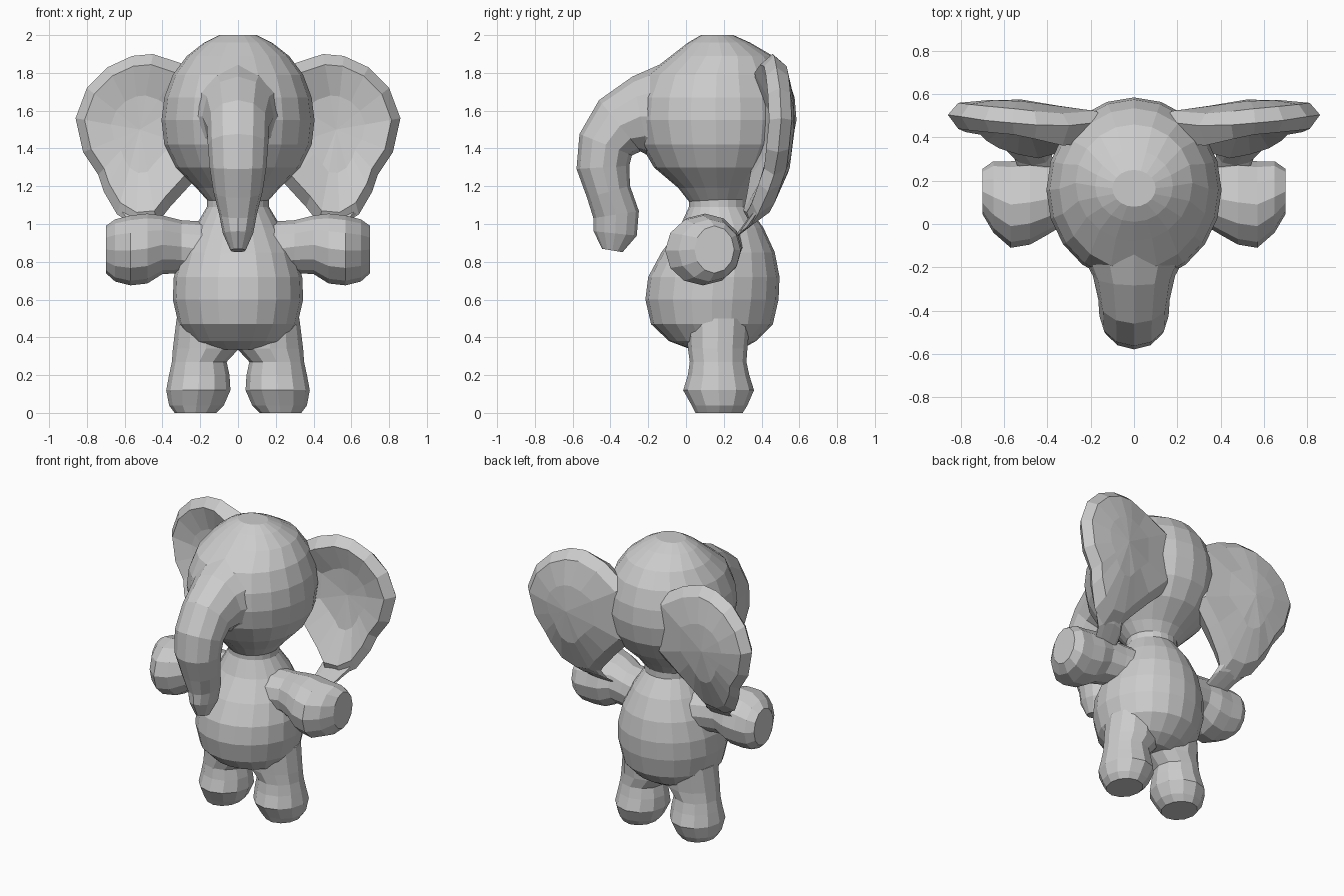
import bpy, bmesh
from math import cos, sin, tau
from mathutils import Vector

if "Cube" in bpy.data.objects:
    bpy.data.objects.remove(bpy.data.objects["Cube"])


def finish(name, bm, mirror=False):
    bmesh.ops.recalc_face_normals(bm, faces=bm.faces)
    mesh = bpy.data.meshes.new(name)
    bm.to_mesh(mesh)
    bm.free()
    ob = bpy.data.objects.new(name, mesh)
    bpy.context.collection.objects.link(ob)
    if mirror:
        ob.modifiers.new("Mirror", 'MIRROR').use_mirror_merge = False
    return ob


def loft(name, rings, sides, mirror=False):
    """Skin elliptical rings, each (centre, half-axis u, half-axis v)."""
    bm = bmesh.new()
    loops = [[bm.verts.new(Vector(c) + Vector(u) * cos(tau * i / sides)
                           + Vector(v) * sin(tau * i / sides))
              for i in range(sides)] for c, u, v in rings]
    for a, b in zip(loops, loops[1:]):
        for i in range(sides):
            j = (i + 1) % sides
            bm.faces.new((a[i], a[j], b[j], b[i]))
    bm.faces.new(loops[0])
    bm.faces.new(loops[-1])
    return finish(name, bm, mirror)


def upright(rows):
    """Horizontal rings from (z, x centre, x radius, y front, y back)."""
    return [((x, (y0 + y1) / 2, z), (rx, 0, 0), (0, (y1 - y0) / 2, 0))
            for z, x, rx, y0, y1 in rows]


# Head
loft("head", upright([
    (1.10, 0, .14, .03, .31), (1.19, 0, .22, -.04, .37), (1.30, 0, .33, -.17, .49),
    (1.42, 0, .39, -.24, .56), (1.55, 0, .405, -.27, .585), (1.67, 0, .39, -.26, .575),
    (1.79, 0, .345, -.21, .535), (1.89, 0, .27, -.08, .46), (1.96, 0, .18, .01, .34),
    (2.00, 0, .10, .08, .25)]), 20)

# Body with neck
loft("body", upright([
    (.335, 0, .18, .03, .29), (.38, 0, .25, -.09, .37), (.47, 0, .315, -.185, .46),
    (.60, 0, .345, -.215, .49), (.72, 0, .34, -.20, .495), (.85, 0, .30, -.13, .47),
    (.98, 0, .23, -.035, .41), (1.09, 0, .165, .015, .33), (1.20, 0, .165, .015, .33)]), 20)

# Trunk: (y, z, x radius, thickness radius) along a drooping path
path = [(.10, 1.55, .32, .38), (-.11, 1.57, .26, .295), (-.24, 1.57, .19, .215),
        (-.35, 1.52, .165, .175), (-.425, 1.42, .16, .15), (-.44, 1.30, .15, .14),
        (-.41, 1.17, .13, .118), (-.37, 1.05, .10, .122), (-.375, .95, .08, .115),
        (-.39, .86, .04, .055)]
trunk = []
for k, (y, z, rx, rn) in enumerate(path):
    p, q = path[max(k - 1, 0)], path[min(k + 1, len(path) - 1)]
    t = Vector((0, q[0] - p[0], q[1] - p[1])).normalized()
    trunk.append(((0, y, z), (rx, 0, 0), Vector((0, -t.z, t.y)) * rn))
loft("trunk", trunk, 12)

# Legs, meeting at the crotch
loft("leg", upright([
    (0, .225, .11, .05, .30), (.04, .22, .145, .03, .325), (.12, .21, .17, -.015, .36),
    (.20, .205, .16, .01, .335), (.27, .205, .145, .02, .32), (.34, .17, .175, .01, .325),
    (.50, .17, .155, 0, .34)]), 12, True)

# Arms with round hands: (x, y, z, y radius, z radius)
loft("arm", [((x, y, z), (0, ry, 0), (0, 0, rz)) for x, y, z, ry, rz in [
    (.14, .16, .86, .16, .15), (.30, .15, .88, .14, .14), (.40, .115, .89, .165, .155),
    (.48, .10, .87, .195, .185), (.57, .09, .86, .20, .185), (.65, .125, .86, .165, .165),
    (.70, .15, .865, .105, .125)]], 12, True)

# Ears: thin lobes on a bowed vertical spine, blending into the back of the head
outline = [(.12, 1.74), (.30, 1.85), (.45, 1.90), (.56, 1.89), (.69, 1.83), (.80, 1.72),
           (.86, 1.56), (.82, 1.38), (.74, 1.26), (.71, 1.17), (.64, 1.05), (.54, .99),
           (.43, 1.00), (.36, 1.09), (.25, 1.21), (.10, 1.36)]
spine = [(.95, .33), (1.1, .42), (1.3, .49), (1.55, .515), (1.75, .505), (1.95, .465)]


def spine_y(z):
    for (z0, y0), (z1, y1) in zip(spine, spine[1:]):
        if z <= z1:
            return y0 + (y1 - y0) * (z - z0) / (z1 - z0)
    return spine[-1][1]


bm = bmesh.new()
cx, cz = .52, 1.50
ear = []
# (outline scale, depth offset, extra depth toward the head)
for s, off, root in [(.45, -.06, -.02), (.86, -.075, -.06), (1, -.01, -.02),
                     (.86, .045, -.03), (.45, .06, -.03)]:
    ring = []
    for x, z in outline:
        px, pz = cx + (x - cx) * s, cz + (z - cz) * s
        near = min(1, max(0, (.52 - px) / .2))
        ring.append(bm.verts.new((px, spine_y(pz) + off + root * near, pz)))
    ear.append(ring)
for a, b in zip(ear, ear[1:]):
    for i in range(len(a)):
        j = (i + 1) % len(a)
        bm.faces.new((a[i], a[j], b[j], b[i]))
for ring, off in ((ear[0], -.055), (ear[-1], .065)):
    hub = bm.verts.new((cx, spine_y(cz) + off, cz))
    for i in range(len(ring)):
        bm.faces.new((ring[i], ring[(i + 1) % len(ring)], hub))
finish("ear", bm, True)

# Straps joining the ear lobes to the backs of the arms
loft("ear_strap", [((.53, .39, 1.08), (.12, 0, 0), (0, .04, .02)),
                   ((.47, .32, .98), (.09, 0, 0), (0, .05, .03)),
                   ((.44, .22, .90), (.08, 0, 0), (0, .06, .04))], 8, True)
